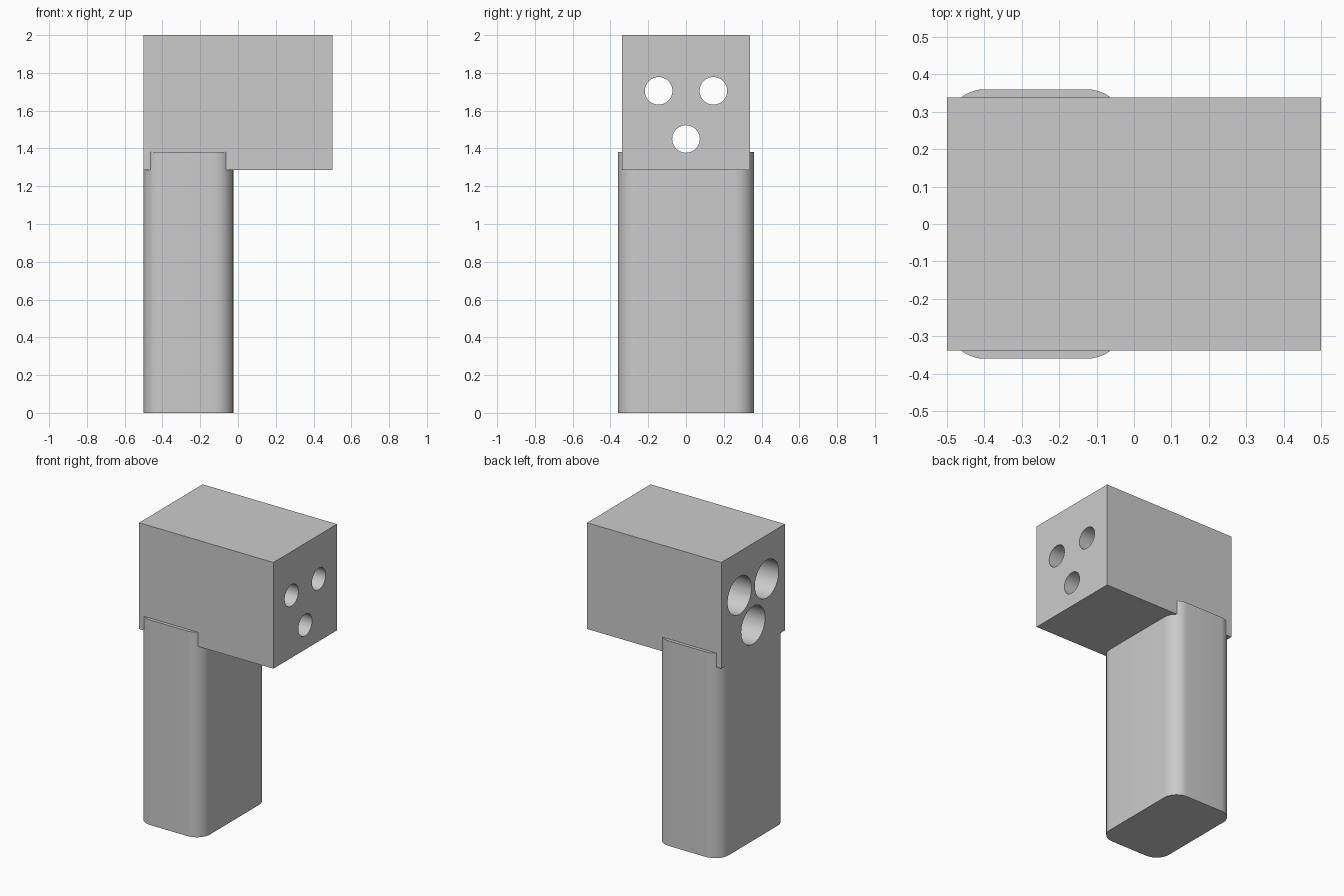
import bpy
import bmesh
from math import pi
from mathutils import Matrix, Vector

cube = bpy.data.objects.get("Cube")
if cube:
    bpy.data.objects.remove(cube, do_unlink=True)

grey = bpy.data.materials.new("plain grey")
grey.use_nodes = True
grey.diffuse_color = (0.6, 0.6, 0.6, 1)
grey.node_tree.nodes["Principled BSDF"].inputs["Base Color"].default_value = grey.diffuse_color


def add_object(name, bm):
    bmesh.ops.recalc_face_normals(bm, faces=bm.faces)
    mesh = bpy.data.meshes.new(name)
    bm.to_mesh(mesh)
    bm.free()
    mesh.materials.append(grey)
    obj = bpy.data.objects.new(name, mesh)
    bpy.context.collection.objects.link(obj)
    return obj


def box(name, low, high, corner=0):
    """Box between two corners, with optionally rounded upright edges."""
    low, high = Vector(low), Vector(high)
    bm = bmesh.new()
    bmesh.ops.create_cube(bm, size=1)
    bmesh.ops.scale(bm, vec=high - low, verts=bm.verts)
    bmesh.ops.translate(bm, vec=(low + high) / 2, verts=bm.verts)
    if corner:
        upright = [e for e in bm.edges if abs(e.verts[0].co.z - e.verts[1].co.z) > 0.1]
        bmesh.ops.bevel(bm, geom=upright, offset=corner, segments=10,
                        profile=0.5, affect='EDGES')
    return add_object(name, bm)


def bore(name, radius, x0, x1, y, z):
    """Cylinder along x used as a cutter."""
    bm = bmesh.new()
    place = Matrix.Translation(((x0 + x1) / 2, y, z)) @ Matrix.Rotation(pi / 2, 4, 'Y')
    bmesh.ops.create_cone(bm, cap_ends=True, segments=48, radius1=radius,
                          radius2=radius, depth=x1 - x0, matrix=place)
    obj = add_object(name, bm)
    obj.hide_render = True
    return obj


def combine(target, other, operation):
    mod = target.modifiers.new(operation.lower(), 'BOOLEAN')
    mod.operation = operation
    mod.solver = 'EXACT'
    mod.object = other
    bpy.context.view_layer.objects.active = target
    bpy.ops.object.modifier_apply(modifier=mod.name)
    bpy.data.objects.remove(other, do_unlink=True)


# Head block and the rounded handle that grips its lower edge
body = box("head_and_handle", (-0.5, -0.338, 1.285), (0.5, 0.338, 2))
handle = box("handle", (-0.5, -0.36, 0), (-0.025, 0.36, 1.38), corner=0.1)
combine(body, handle, 'UNION')

# Three stepped bores: narrow at the +x end, wide at the -x end
for y, z in ((-0.145, 1.705), (0.145, 1.705), (0, 1.45)):
    combine(body, bore("narrow_bore", 0.073, -0.7, 0.7, y, z), 'DIFFERENCE')
    combine(body, bore("wide_bore", 0.127, -0.7, 0, y, z), 'DIFFERENCE')

# Smooth the curved walls while keeping hard edges
bpy.ops.object.select_all(action='DESELECT')
body.select_set(True)
bpy.context.view_layer.objects.active = body
bpy.ops.object.shade_smooth_by_angle(angle=pi / 6)
